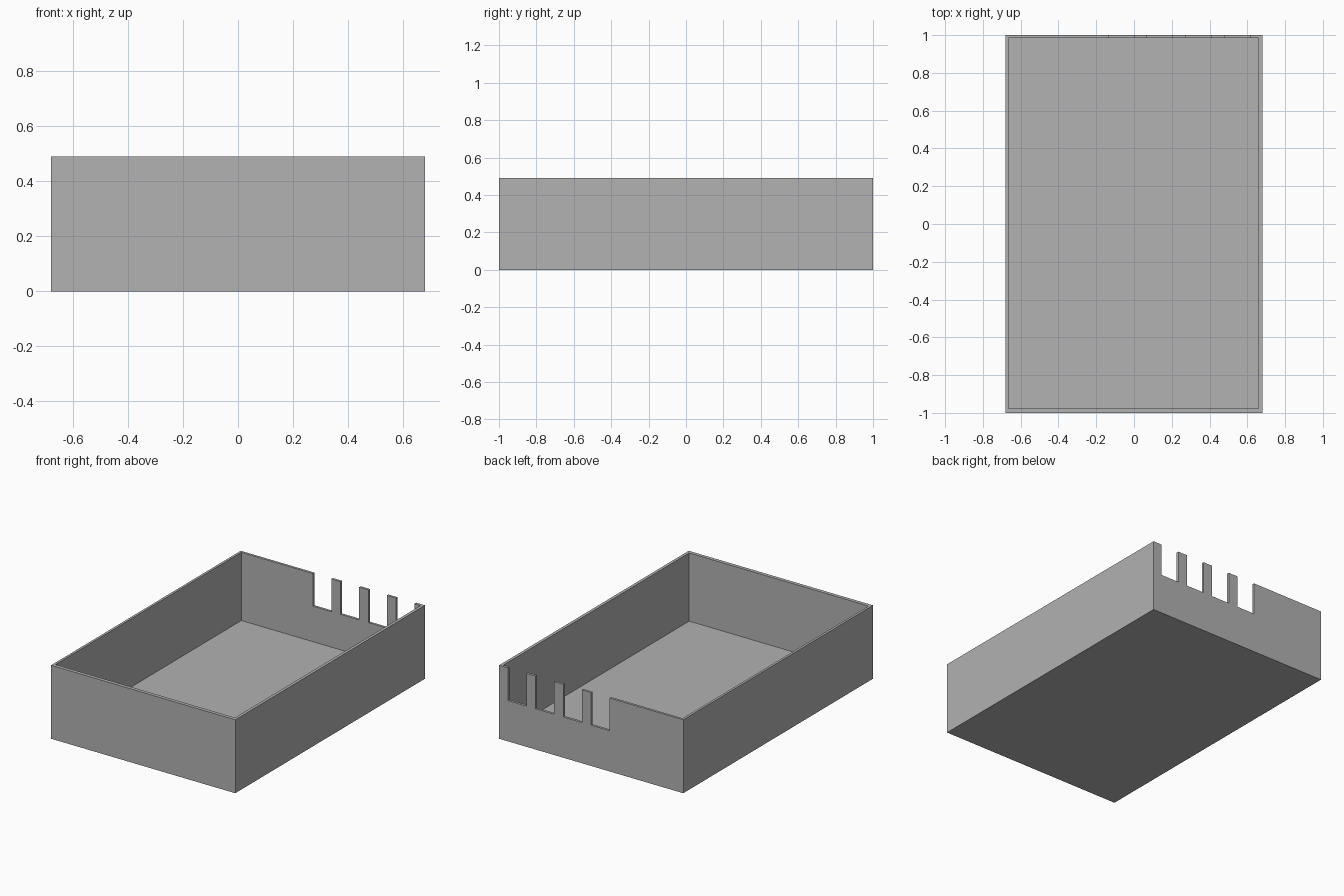
import bpy
from mathutils import Vector

cube = bpy.data.objects.get("Cube")
if cube:
    bpy.data.objects.remove(cube, do_unlink=True)

grey = bpy.data.materials.new("plain_grey")
grey.use_nodes = True
grey.diffuse_color = (0.445, 0.445, 0.445, 1)
grey.node_tree.nodes["Principled BSDF"].inputs["Base Color"].default_value = grey.diffuse_color


def box(name, low, high):
    """Box spanning two opposite corners."""
    low, high = Vector(low), Vector(high)
    bpy.ops.mesh.primitive_cube_add(size=1, location=(low + high) / 2)
    obj = bpy.context.object
    obj.name = name
    obj.scale = high - low
    bpy.ops.object.transform_apply(location=True, rotation=False, scale=True)
    obj.data.materials.append(grey)
    return obj


def cut(target, cutter):
    """Subtract the cutter from the target, then discard it."""
    cutter.hide_render = True
    mod = target.modifiers.new("cut", 'BOOLEAN')
    mod.operation = 'DIFFERENCE'
    mod.solver = 'EXACT'
    mod.object = cutter
    bpy.context.view_layer.objects.active = target
    bpy.ops.object.modifier_apply(modifier=mod.name)
    bpy.data.objects.remove(cutter, do_unlink=True)


HALF_WIDTH, HEIGHT, FLOOR = 0.68, 0.49, 0.035

# Open tray with thin walls
tray = box("tray", (-HALF_WIDTH, -1, 0), (HALF_WIDTH, 1, HEIGHT))
cut(tray, box("cavity_cutter", (-0.664, -0.976, FLOOR), (0.66, 0.984, 1)))

# Row of open-topped slots in the back wall
SLOT_WIDTH, SLOT_PITCH, SLOT_BOTTOM = 0.136, 0.205, 0.272
for i in range(4):
    left = -0.136 + i * SLOT_PITCH
    cut(tray, box("slot_cutter", (left, 0.9, SLOT_BOTTOM), (left + SLOT_WIDTH, 1.1, 1)))
